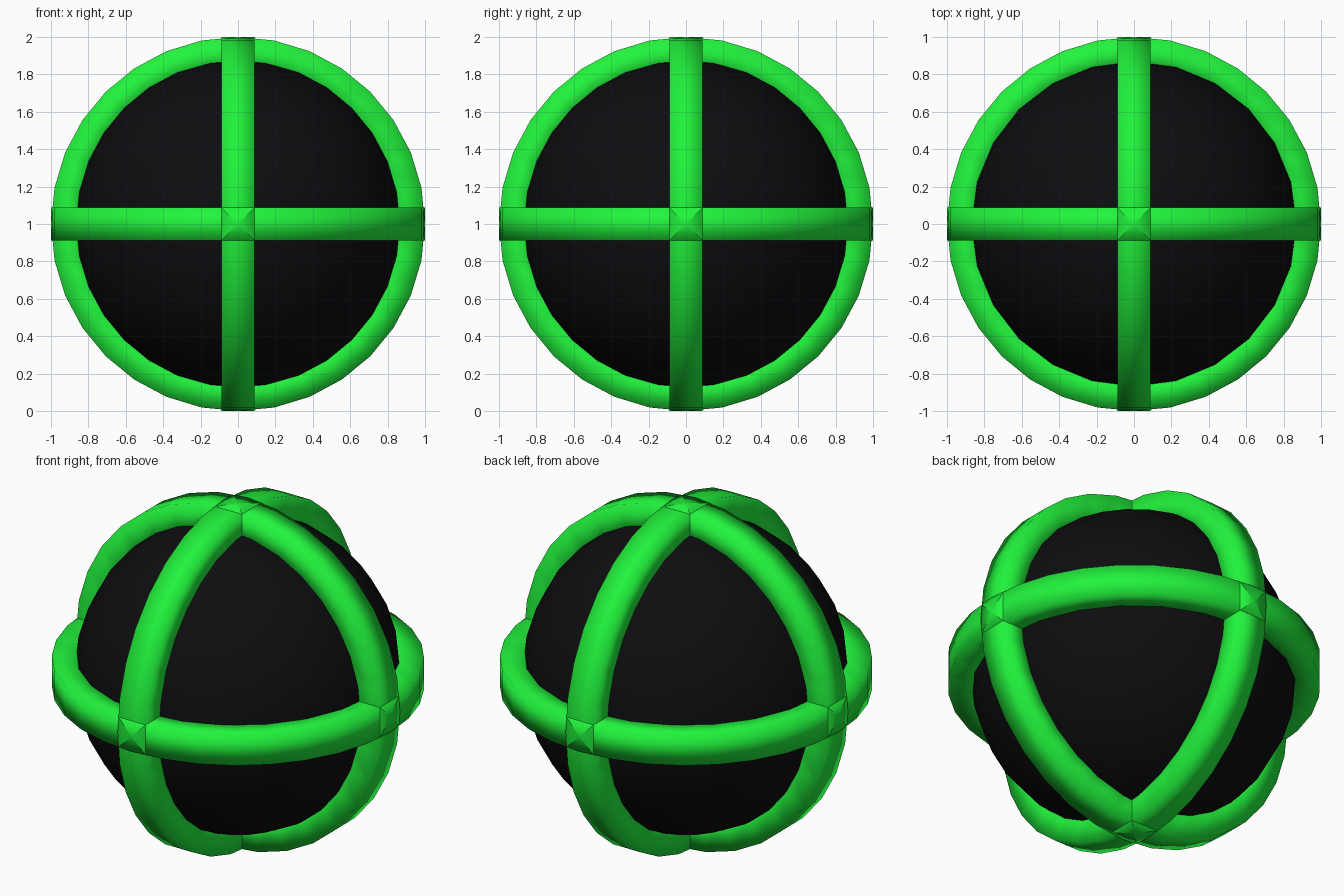
import bpy, bmesh, math
from mathutils import Matrix, Vector

if "Cube" in bpy.data.objects:
    bpy.data.objects.remove(bpy.data.objects["Cube"])

CENTRE = Vector((0, 0, 1))
OUTER, INNER, HALF, SIDES = 1.0, 0.823, 0.0885, 32


def material(name, colour):
    m = bpy.data.materials.new(name)
    m.diffuse_color = colour
    m.use_nodes = True
    m.node_tree.nodes["Principled BSDF"].inputs["Base Color"].default_value = m.diffuse_color
    return m


def finish(bm, name, mat):
    bmesh.ops.recalc_face_normals(bm, faces=bm.faces)
    for f in bm.faces:
        f.smooth = True
    me = bpy.data.meshes.new(name)
    bm.to_mesh(me)
    bm.free()
    me.materials.append(mat)
    ob = bpy.data.objects.new(name, me)
    ob.location = CENTRE
    bpy.context.collection.objects.link(ob)
    return ob


def ring(name, rotation, mat):
    # square section swept round a circle
    bm = bmesh.new()
    section = [(OUTER, -HALF), (OUTER, HALF), (INNER, HALF), (INNER, -HALF)]
    loops = []
    for i in range(SIDES):
        a = 2 * math.pi * i / SIDES
        loops.append([bm.verts.new((r * math.cos(a), r * math.sin(a), z)) for r, z in section])
    for i in range(SIDES):
        p, q = loops[i], loops[(i + 1) % SIDES]
        for j in range(4):
            k = (j + 1) % 4
            bm.faces.new((p[j], q[j], q[k], p[k]))
    bm.transform(rotation)
    return finish(bm, name, mat)


black = material("black", (0.004, 0.004, 0.005, 1))
green = material("green", (0.015, 0.9, 0.045, 1))

# dark core ball
core = bmesh.new()
bmesh.ops.create_uvsphere(core, u_segments=24, v_segments=16, radius=0.877)
finish(core, "core_ball", black)

# three crossing bands
ring("equator_band", Matrix.Identity(4), green)
ring("front_band", Matrix.Rotation(math.pi / 2, 4, 'X'), green)
ring("side_band", Matrix.Rotation(math.pi / 2, 4, 'Y'), green)
